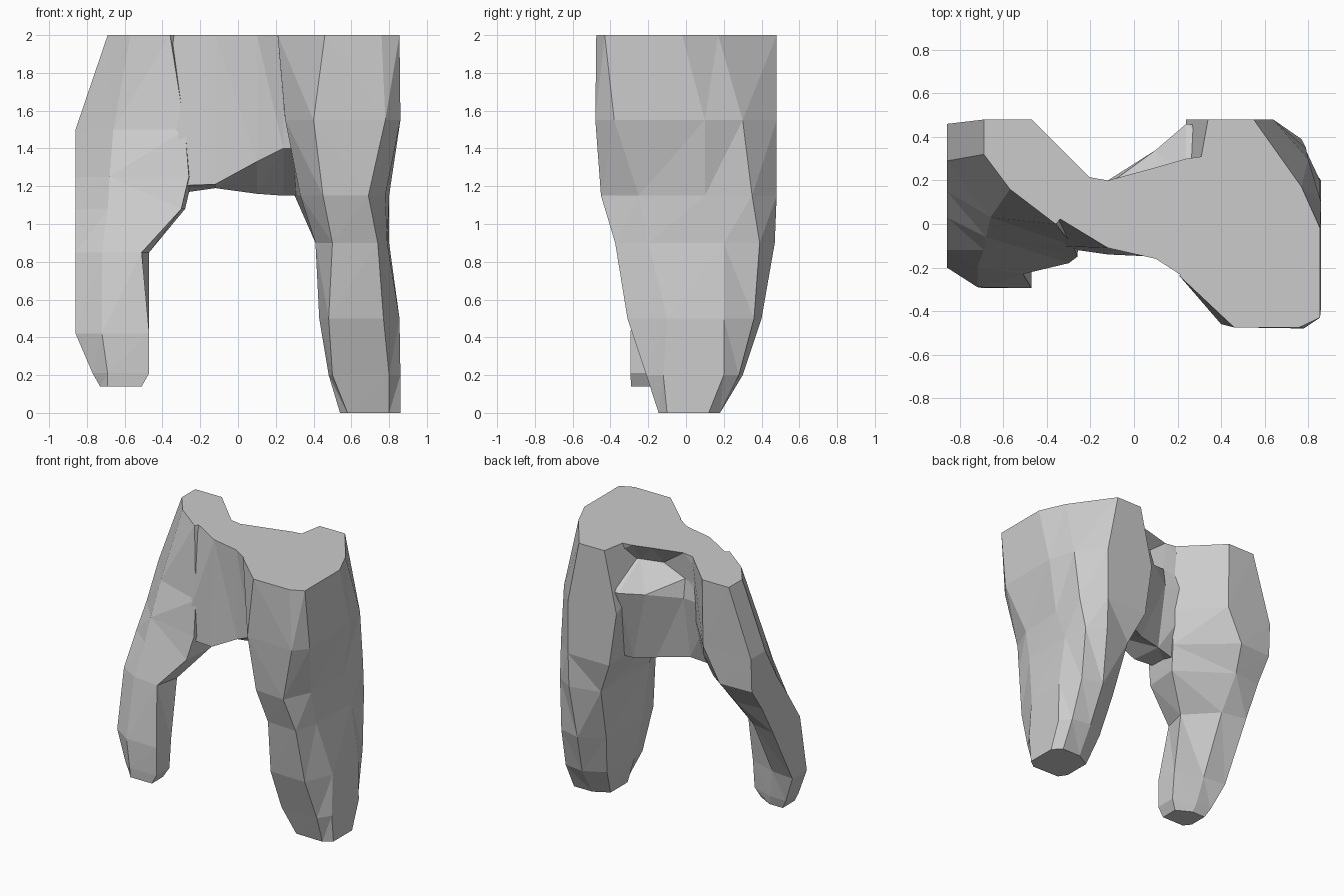
import bpy, bmesh


def loft(name, sections):
    """Skin a list of closed rings of 3D points and cap both ends."""
    bm = bmesh.new()
    rings = [[bm.verts.new(p) for p in ring] for ring in sections]
    n = len(rings[0])
    for a, b in zip(rings, rings[1:]):
        for i in range(n):
            j = (i + 1) % n
            bm.faces.new((a[i], a[j], b[j], b[i]))
    bm.faces.new(rings[0])
    bm.faces.new(rings[-1])
    bmesh.ops.triangulate(bm, faces=[f for f in bm.faces if len(f.verts) == 4])
    bmesh.ops.recalc_face_normals(bm, faces=bm.faces)
    mesh = bpy.data.meshes.new(name)
    bm.to_mesh(mesh)
    bm.free()
    ob = bpy.data.objects.new(name, mesh)
    bpy.context.collection.objects.link(ob)
    return ob


def level(z, pts):
    return [(x, y, z) for x, y in pts]


def slice_x(x, pts):
    return [(x, y, z) for y, z in pts]


# Thick right pillar, deep at the top and tapering to its foot
right = loft("arch", [
    level(2.0, [(.21, -.24), (.46, -.475), (.76, -.475), (.855, -.43), (.855, -.02), (.77, .17), (.55, .48), (.34, .48)]),
    level(1.55, [(.25, -.25), (.40, -.46), (.78, -.48), (.86, -.38), (.86, .10), (.80, .30), (.64, .48), (.24, .48)]),
    level(1.15, [(.33, -.20), (.45, -.43), (.69, -.45), (.78, -.25), (.80, .10), (.79, .35), (.64, .48), (.30, .48)]),
    level(.9, [(.41, -.15), (.50, -.36), (.74, -.375), (.79, -.20), (.80, .20), (.77, .39), (.64, .47), (.41, .42)]),
    level(.5, [(.43, -.10), (.48, -.30), (.77, -.31), (.855, -.10), (.855, .20), (.78, .36), (.62, .40), (.45, .30)]),
    level(.2, [(.48, -.08), (.50, -.20), (.80, -.21), (.86, -.12), (.86, .20), (.80, .28), (.65, .30), (.50, .22)]),
    level(0, [(.54, -.08), (.58, -.14), (.80, -.145), (.86, -.10), (.86, .12), (.80, .18), (.65, .18), (.54, .12)]),
])

# Slimmer left pillar, leaning forward and ending above the ground
left = loft("left_pillar", [
    level(2.0, [(-.69, .32), (-.57, .16), (-.36, 0), (-.18, .19), (-.47, .48), (-.69, .48)]),
    level(1.5, [(-.86, .29), (-.66, .03), (-.28, -.10), (-.20, .17), (-.47, .47), (-.86, .46)]),
    level(1.25, [(-.86, .15), (-.68, -.06), (-.26, -.15), (-.24, .14), (-.60, .46), (-.86, .45)]),
    level(1.08, [(-.86, .03), (-.69, -.12), (-.30, -.18), (-.28, .08), (-.65, .34), (-.86, .33)]),
    level(.85, [(-.86, -.12), (-.72, -.20), (-.51, -.23), (-.47, -.05), (-.67, .16), (-.86, .20)]),
    level(.42, [(-.86, -.20), (-.72, -.29), (-.47, -.295), (-.47, -.12), (-.68, -.05), (-.86, -.03)]),
    level(.21, [(-.77, -.23), (-.69, -.295), (-.47, -.295), (-.47, -.14), (-.64, -.08), (-.77, -.08)]),
    level(.14, [(-.73, -.24), (-.69, -.29), (-.51, -.29), (-.51, -.16), (-.62, -.10), (-.73, -.10)]),
])

# Bridge with an arched underside and a dented back
bridge = loft("bridge", [
    slice_x(-.40, [(.06, 2), (-.10, 1.20), (.08, 1.15), (.25, 1.68), (.25, 1.80), (.25, 2)]),
    slice_x(-.12, [(-.11, 2), (-.14, 1.21), (.12, 1.19), (.20, 1.66), (.18, 1.80), (.20, 2)]),
    slice_x(.10, [(-.16, 2), (-.15, 1.33), (.20, 1.16), (.34, 1.68), (.12, 1.84), (.26, 2)]),
    slice_x(.24, [(-.25, 2), (-.20, 1.40), (.28, 1.15), (.46, 1.70), (.20, 1.86), (.30, 2)]),
    slice_x(.45, [(-.30, 2), (-.20, 1.40), (.30, 1.15), (.44, 1.70), (.30, 1.86), (.33, 2)]),
])

# Fuse the three parts into one solid
bpy.context.view_layer.objects.active = right
for part in (bridge, left):
    mod = right.modifiers.new("fuse", 'BOOLEAN')
    mod.operation = 'UNION'
    mod.solver = 'EXACT'
    mod.object = part
    bpy.ops.object.modifier_apply(modifier=mod.name)
    bpy.data.objects.remove(part)
